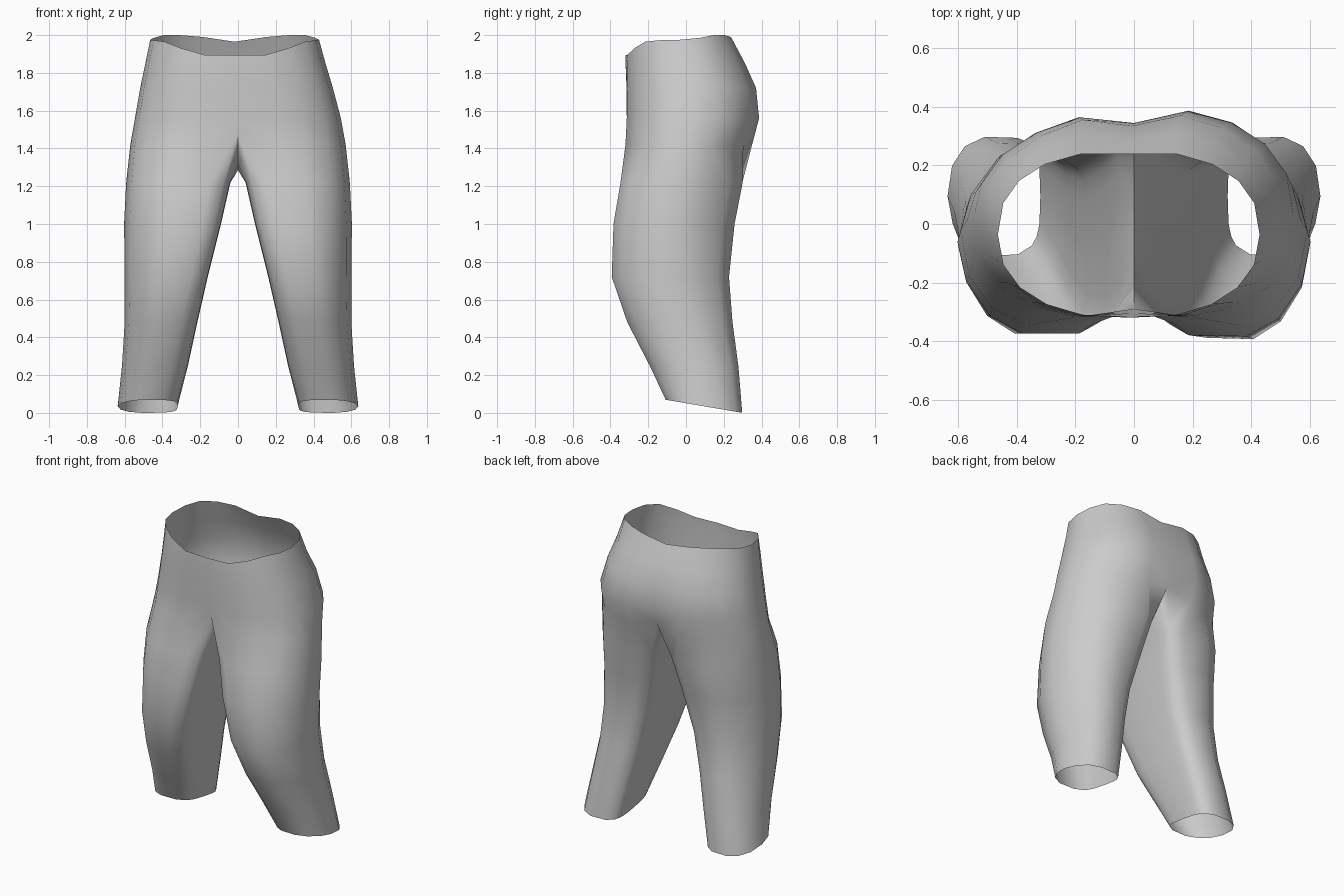
import bpy
import bmesh
from math import sin, cos, radians

if "Cube" in bpy.data.objects:
    bpy.data.objects.remove(bpy.data.objects["Cube"])

OUTER = 11   # points from front seam round the outside to back seam
INNER = 5    # extra points on the inner leg


def spow(v, p):
    return (1 if v >= 0 else -1) * abs(v) ** p


def oval(angle, cx, rx, yf, yb, n_front, n_back, n_in=2):
    """Point on a squared oval: outer front, outer back and inner squareness."""
    a = radians(angle)
    n = n_in if cos(a) < 0 else n_front if sin(a) < 0 else n_back
    cy, ry = (yf + yb) / 2, (yb - yf) / 2
    return cx + rx * spow(cos(a), 2 / n), cy + ry * spow(sin(a), 2 / n)


def torso_ring(z, x_out, yf, yb, yf_mid, yb_mid, n_front, n_back):
    """Half ring, from front centre to back centre."""
    ring = []
    for i in range(OUTER):
        x, y = oval(-90 + 18 * i, 0, x_out, yf, yb, n_front, n_back)
        ring.append([x, y, z])
    ring[0][:2] = 0, yf_mid
    ring[-1][:2] = 0, yb_mid
    return ring


def leg_ring(z, x_in, x_out, yf, yb, n_front, n_back, n_in):
    """Closed ring around one leg."""
    angles = [-135 + 27 * i for i in range(OUTER)]
    angles += [135 + 15 * (i + 1) for i in range(INNER)]
    cx, rx = (x_in + x_out) / 2, (x_out - x_in) / 2
    return [[*oval(a, cx, rx, yf, yb, n_front, n_back, n_in), z] for a in angles]


# Waist and hips: z, outer x, front y, back y, centre front and back y, squareness
torso = [torso_ring(*r) for r in (
    (1.97, 0.447, -0.322, 0.25, -0.32, 0.24, 2.3, 2.4),
    (1.85, 0.477, -0.325, 0.325, -0.32, 0.29, 2.4, 2.1),
    (1.72, 0.51, -0.325, 0.38, -0.315, 0.335, 2.45, 2.1),
    (1.56, 0.545, -0.328, 0.392, -0.305, 0.345, 2.45, 2.2),
    (1.42, 0.57, -0.335, 0.362, -0.29, 0.32, 2.35, 1.95),
)]

# Waistline dips at the front
for p, z in zip(torso[0], (1.895, 1.895, 1.93, 1.965, 1.973, 1.975,
                           1.985, 2.0, 2.0, 1.99, 1.965)):
    p[2] = z

# Crotch seam sags between front and back
seam = torso[-1]
seam[0][2], seam[-1][2] = 1.49, 1.46
for y, z in ((0.22, 1.37), (0.12, 1.31), (0.0, 1.285), (-0.12, 1.32), (-0.21, 1.39)):
    seam.append([0, y, z])

# Legs: z, inner x, outer x, front y, back y, squareness front, back, inside
legs = [leg_ring(*r) for r in (
    (1.22, 0.04, 0.592, -0.35, 0.305, 2.1, 1.65, 5),
    (1.00, 0.09, 0.603, -0.383, 0.262, 1.9, 1.65, 5),
    (0.72, 0.16, 0.60, -0.388, 0.232, 1.8, 1.75, 4.5),
    (0.48, 0.215, 0.60, -0.31, 0.25, 1.85, 1.8, 4),
    (0.25, 0.265, 0.614, -0.195, 0.28, 1.95, 2.0, 3.5),
    (0.04, 0.32, 0.637, -0.11, 0.30, 2.0, 2.3, 3.5),
)]

# Hem slopes down towards the back
for p in legs[-1]:
    p[2] = 0.07 * (0.30 - p[1]) / 0.41

# Skin the rings together
bm = bmesh.new()
rings = [[bm.verts.new(p) for p in ring] for ring in torso + legs]
for k, (up, low) in enumerate(zip(rings, rings[1:])):
    closed = k >= len(torso) - 1
    count = OUTER + INNER if closed else OUTER - 1
    for i in range(count):
        j = (i + 1) % (OUTER + INNER)
        bm.faces.new((up[i], low[i], low[j], up[j]))
mesh = bpy.data.meshes.new("trousers")
bm.to_mesh(mesh)
bm.free()

trousers = bpy.data.objects.new("trousers", mesh)
bpy.context.collection.objects.link(trousers)
cloth = bpy.data.materials.new("grey cloth")
cloth.diffuse_color = (0.6, 0.6, 0.6, 1)
cloth.use_nodes = True
cloth.node_tree.nodes["Principled BSDF"].inputs["Base Color"].default_value = cloth.diffuse_color
mesh.materials.append(cloth)

# Second leg and other half of the waist
mirror = trousers.modifiers.new("mirror", 'MIRROR')
mirror.use_axis[0] = True
mirror.use_mirror_merge = True
mirror.merge_threshold = 0.002
bpy.context.view_layer.objects.active = trousers
trousers.select_set(True)
bpy.ops.object.modifier_apply(modifier="mirror")

# Slight lean of the waist, and one fuller seat and knee
for v in trousers.data.vertices:
    x, y, z = v.co
    side = max(-1, min(1, x / 0.3))
    seat = max(0, 1 - abs(z - 1.6) / 0.35)
    knee = max(0, 1 - abs(z - 0.75) / 0.5)
    v.co.x -= 0.018 * max(0, min(1, (z - 1.55) / 0.4))
    if y > 0.1:
        v.co.y += 0.02 * side * seat
    elif y < -0.1:
        v.co.y -= 0.01 * side * knee

# Smooth cloth with a sharp crotch seam
bpy.ops.object.shade_smooth_by_angle(angle=radians(60))
